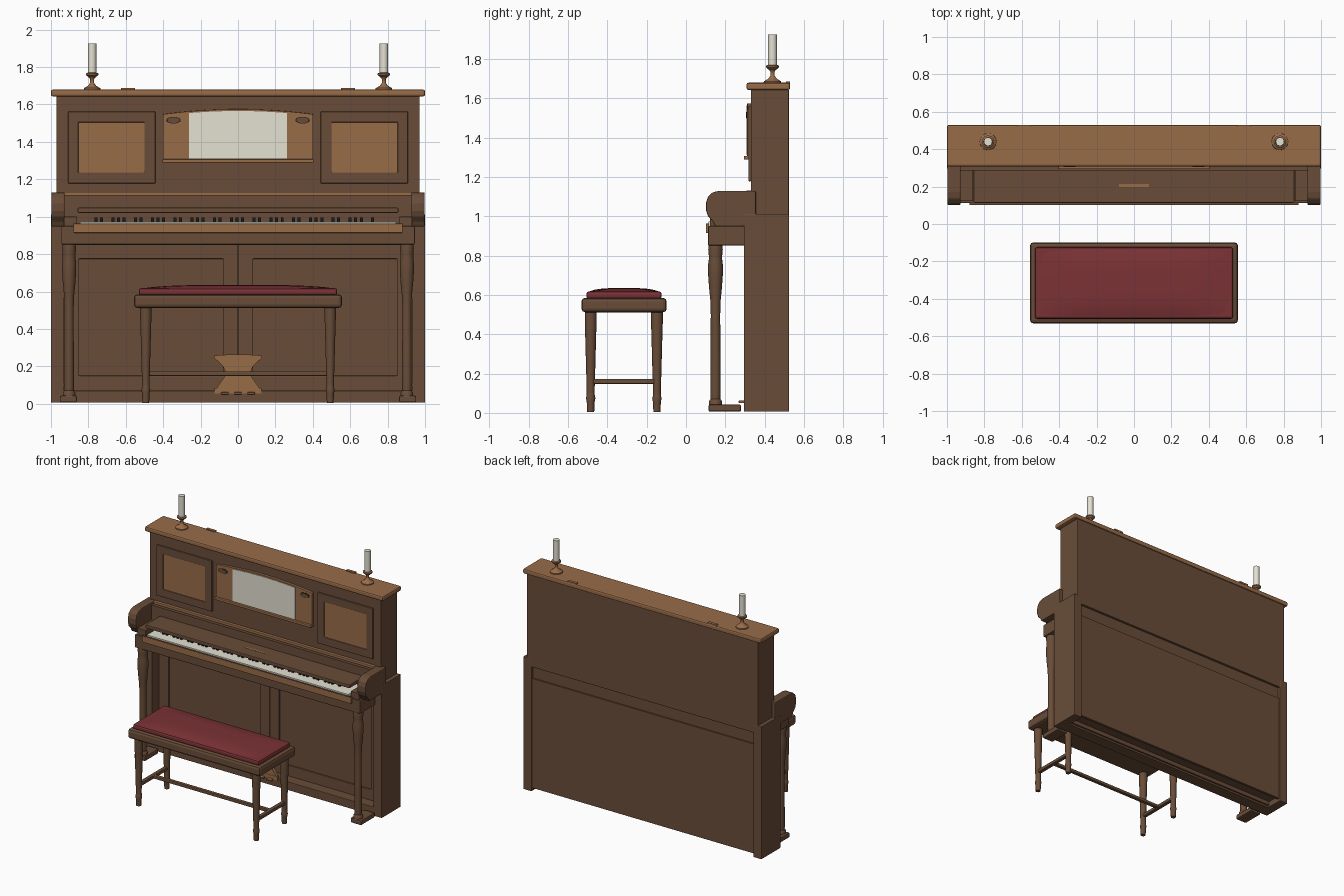
import bpy, bmesh, math
from mathutils import Vector

if "Cube" in bpy.data.objects:
    bpy.data.objects.remove(bpy.data.objects["Cube"])


def mat(name, r, g, b):
    m = bpy.data.materials.new(name)
    m.diffuse_color = (r, g, b, 1)
    m.use_nodes = True
    m.node_tree.nodes["Principled BSDF"].inputs["Base Color"].default_value = m.diffuse_color
    return m


DARK = mat("dark walnut", 0.140, 0.073, 0.040)
LIGHT = mat("light oak", 0.315, 0.150, 0.066)
IVORY = mat("ivory", 0.78, 0.75, 0.65)
BLACK = mat("black", 0.012, 0.011, 0.010)
RED = mat("red leather", 0.198, 0.032, 0.036)


def finish(name, bm, m, bevel=0, smooth=False):
    bmesh.ops.recalc_face_normals(bm, faces=bm.faces)
    me = bpy.data.meshes.new(name)
    bm.to_mesh(me)
    bm.free()
    ob = bpy.data.objects.new(name, me)
    bpy.context.collection.objects.link(ob)
    me.materials.append(m)
    if bevel:
        b = ob.modifiers.new("bevel", 'BEVEL')
        b.width, b.segments, b.limit_method = bevel, 2, 'ANGLE'
    if smooth:
        bpy.context.view_layer.objects.active = ob
        ob.select_set(True)
        bpy.ops.object.shade_smooth_by_angle(angle=math.radians(40))
        ob.select_set(False)
    return ob


def add_box(bm, x0, x1, y0, y1, z0, z1):
    vs = bmesh.ops.create_cube(bm, size=1)["verts"]
    for v in vs:
        v.co = Vector(((x0 + x1) / 2 + v.co.x * (x1 - x0),
                       (y0 + y1) / 2 + v.co.y * (y1 - y0),
                       (z0 + z1) / 2 + v.co.z * (z1 - z0)))


def box(name, x0, x1, y0, y1, z0, z1, m=DARK, bevel=0):
    bm = bmesh.new()
    add_box(bm, x0, x1, y0, y1, z0, z1)
    return finish(name, bm, m, bevel)


def frame(name, outer, inner, y0, y1, m=DARK, bevel=0.004):
    # mitred ring between two (x0, x1, z0, z1) rectangles
    bm = bmesh.new()
    loops = []
    for (x0, x1, z0, z1), y in ((outer, y0), (inner, y0), (inner, y1), (outer, y1)):
        loops.append([bm.verts.new(c) for c in
                      ((x0, y, z0), (x1, y, z0), (x1, y, z1), (x0, y, z1))])
    for a, b in zip(loops, loops[1:] + loops[:1]):
        for i in range(4):
            j = (i + 1) % 4
            bm.faces.new((a[i], a[j], b[j], b[i]))
    return finish(name, bm, m, bevel)


def prism(name, pts, axis, a, b, m=DARK, bevel=0):
    # extrude a profile: axis 'x' takes (y, z) points, axis 'y' takes (x, z)
    bm = bmesh.new()
    put = (lambda p, t: (t, p[0], p[1])) if axis == 'x' else (lambda p, t: (p[0], t, p[1]))
    f = bm.faces.new([bm.verts.new(put(p, a)) for p in pts])
    ext = bmesh.ops.extrude_face_region(bm, geom=[f])["geom"]
    d = Vector(put((0, 0), b - a))
    bmesh.ops.translate(bm, vec=d, verts=[v for v in ext if isinstance(v, bmesh.types.BMVert)])
    if not any(len(fc.verts) == len(pts) and fc.normal.dot(d) * (b - a) < 0 for fc in bm.faces):
        bmesh.ops.holes_fill(bm, edges=[e for e in bm.edges if e.is_boundary], sides=0)
    return finish(name, bm, m, bevel)


def lathe(name, x, y, prof, m=DARK, n=20):
    # turned part from (radius, height) points
    bm = bmesh.new()
    rings = [[bm.verts.new((x + r * math.cos(2 * math.pi * i / n),
                            y + r * math.sin(2 * math.pi * i / n), z)) for i in range(n)]
             for r, z in prof]
    for a, b in zip(rings, rings[1:]):
        for i in range(n):
            bm.faces.new((a[i], a[(i + 1) % n], b[(i + 1) % n], b[i]))
    bm.faces.new(rings[0])
    bm.faces.new(rings[-1])
    return finish(name, bm, m, smooth=True)


def span(s, a, b):
    return tuple(sorted((s * a, s * b)))


# --- Case ---
box("upper_case", -.97, .97, .33, .523, .95, 1.645, bevel=.003)
box("lower_front_panel", -.935, .935, .392, .405, .02, .98)
box("lower_back_rail", -.935, .935, .48, .505, .80, .99)
box("lower_back_panel", -.935, .935, .495, .515, .03, .86)
box("bottom_board", -.935, .935, .36, .50, .05, .068)
box("key_back_rail", -.935, .935, .295, .40, .85, 1.01)
box("plinth", -.935, .935, .30, .392, .006, .07, bevel=.003)
box("top_lid", -1, 1, .308, .53, 1.643, 1.68, LIGHT, .01)

# keyboard cheek profile with scrolled front
CHEEK = [(.355, 1.0), (.355, 1.13), (.17, 1.13), (.135, 1.122), (.112, 1.1), (.102, 1.07),
         (.102, 1.03), (.112, 1.0), (.135, .975), (.15, .948), (.295, .948)]
LEG = [(.034, .855), (.037, .83), (.034, .80), (.034, .78), (.038, .75), (.038, .71),
       (.033, .64), (.026, .57), (.024, .50), (.025, .30), (.026, .10), (.025, .07),
       (.033, .06), (.033, .035)]
for s, side in ((-1, "left"), (1, "right")):
    box(side + "_case_side", *span(s, .93, 1), .295, .524, .006, 1.012, bevel=.004)
    prism(side + "_cheek", CHEEK, 'x', *span(s, .927, .998), bevel=.006)
    box(side + "_key_block", *span(s, .86, .93), .122, .33, .945, 1.0, bevel=.003)
    # front leg and foot
    lathe(side + "_front_leg", s * .903, .15, LEG)
    box(side + "_leg_foot", *span(s, .862, .953), .115, .28, .006, .043, bevel=.008)
    # framed lower door
    frame(side + "_lower_door", (*span(s, .002, .935), .065, .86),
          (*span(s, .08, .85), .15, .775), .38, .394)
    # upper side panel with frame
    frame(side + "_panel_frame", (*span(s, .442, .908), 1.178, 1.562),
          (*span(s, .50, .853), 1.237, 1.505), .317, .332, bevel=.004)
    box(side + "_upper_panel", *span(s, .495, .858), .324, .332, 1.232, 1.51, LIGHT)
    # lid hinge
    box(side + "_lid_hinge", *span(s, .55, .625), .508, .53, 1.675, 1.687, LIGHT)
    # candlestick and candle
    lathe(side + "_candlestick", s * .78, .44,
          [(.045, 1.678), (.044, 1.687), (.022, 1.70), (.011, 1.715), (.01, 1.735),
           (.017, 1.745), (.033, 1.757), (.033, 1.766), (.024, 1.77), (.02, 1.745)], LIGHT)
    lathe(side + "_candle", s * .78, .44, [(.0225, 1.75), (.0225, 1.926)], IVORY)


# --- Music desk with arched mirror ---
def arch(w, base, side, top, n=14):
    pts = [(-w, base), (w, base)]
    for i in range(n + 1):
        t = 1 - 2 * i / n
        pts.append((w * t, top - (top - side) * t * t))
    return pts


prism("music_desk", arch(.402, 1.30, 1.548, 1.575), 'y', .311, .332, LIGHT, .003)
prism("mirror_glass", arch(.263, 1.312, 1.554, 1.565), 'y', .307, .312, IVORY)
box("desk_shelf", -.404, .404, .294, .332, 1.289, 1.308, LIGHT, .004)
for s, side in ((-1, "left"), (1, "right")):
    for nm, k, y, m in (("rosette_rim", 1, .308, BLACK), ("rosette", .85, .306, DARK)):
        pts = [(s * .345 + .039 * k * math.cos(i * math.pi / 10),
                1.516 + .018 * k * math.sin(i * math.pi / 10)) for i in range(20)]
        prism(side + "_" + nm, pts, 'y', y, .312, m)

# --- Keyboard ---
box("key_bed", -.945, .945, .112, .30, .852, .95, bevel=.005)
box("key_lip", -.88, .88, .101, .118, .914, .960, LIGHT, .003)
box("key_slip", -.88, .88, .103, .117, .958, .963)
box("white_keys", -.845, .845, .114, .29, .94, .973, IVORY)
bm = bmesh.new()
for k in range(50):
    if k % 7 in (0, 1, 3, 4, 5):
        x = -.76 + k * .0302
        add_box(bm, x - .008, x + .008, .185, .29, .97, .995)
finish("black_keys", bm, BLACK)
box("fall_board_back", -.93, .93, .285, .335, .95, 1.113)
box("fall_board", -.857, .857, .113, .30, 1.021, 1.048, bevel=.005)
box("fall_board_plate", -.08, .08, .198, .213, 1.045, 1.0495, LIGHT)
box("upper_sill", -.93, .93, .308, .335, 1.112, 1.132, LIGHT, .004)

# --- Pedal plate and pedals ---
half = [(.12, .075), (.10, .105), (.075, .14), (.068, .17), (.08, .20), (.105, .225),
        (.128, .245), (.125, .258), (.05, .263)]
prism("pedal_plate", half + [(-x, z) for x, z in reversed(half)], 'y', .296, .32, LIGHT)
box("pedal_plate_base", -.125, .125, .294, .31, .055, .085, LIGHT)
for x in (-.07, 0, .07):
    box("pedal", x - .02, x + .02, .268, .31, .05, .062, LIGHT, .003)

# --- Bench ---
box("bench_frame", -.556, .556, -.532, -.098, .512, .585, bevel=.018)
box("cushion_base", -.53, .53, -.507, -.124, .58, .618, RED, .012)
bm = bmesh.new()
bmesh.ops.create_grid(bm, x_segments=16, y_segments=10, size=1)
for v in bm.verts:
    x, y = v.co.x, v.co.y
    v.co = Vector((x * .522, -.3155 + y * .183, .616 + .019 * (1 - x ** 4) * (1 - y ** 4)))
finish("cushion_top", bm, RED, smooth=True)
BENCH_LEG = [(.03, .52), (.03, .46), (.028, .40), (.024, .25), (.02, .11), (.021, .085),
             (.024, .075), (.02, .055), (.018, .004)]
for s, side in ((-1, "left"), (1, "right")):
    for y in (-.485, -.148):
        lathe(side + "_bench_leg", s * .493, y, BENCH_LEG, n=16)
    box(side + "_bench_stretcher", *span(s, .478, .508), -.48, -.155, .147, .173, bevel=.006)
box("bench_long_stretcher", -.485, .485, -.33, -.302, .149, .173, bevel=.006)
